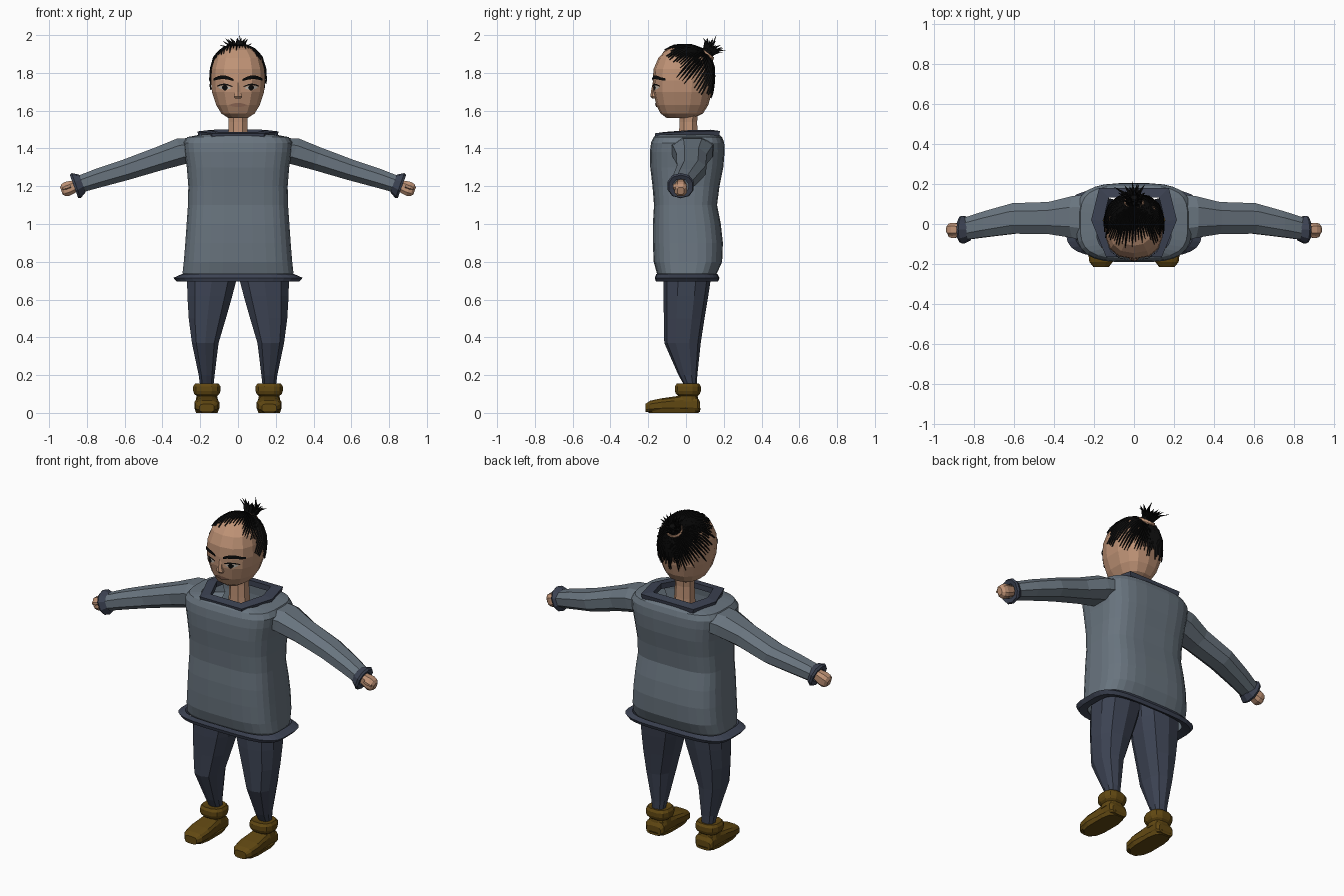
import bpy, bmesh, math, random
from mathutils import Vector
from mathutils.bvhtree import BVHTree

random.seed(4)
cube = bpy.data.objects.get("Cube")
if cube:
    bpy.data.objects.remove(cube, do_unlink=True)


def material(name, *rgb):
    m = bpy.data.materials.new(name)
    m.use_nodes = True
    m.diffuse_color = (*rgb, 1)
    m.node_tree.nodes["Principled BSDF"].inputs["Base Color"].default_value = (*rgb, 1)
    return m


SKIN = material("skin", .52, .29, .18)
GREY = material("grey_wool", .14, .175, .21)
NAVY = material("navy_cloth", .045, .055, .085)
BROWN = material("brown_leather", .12, .065, .006)
BLACK = material("black_hair", .003, .003, .003)
LIPS = material("lips", .36, .18, .12)
WHITE = material("eye_white", .5, .47, .42)
X, Y, Z = Vector((1, 0, 0)), Vector((0, 1, 0)), Vector((0, 0, 1))


def ring(c, ru, rv, n=12, p=2.0, u=X, v=Y):
    """Rounded-box cross-section around c."""
    pts = []
    for i in range(n):
        a = math.tau * (i + .5) / n
        k, s = math.cos(a), math.sin(a)
        pts.append(Vector(c) + u * ru * math.copysign(abs(k) ** (2 / p), k)
                   + v * rv * math.copysign(abs(s) ** (2 / p), s))
    return pts


def level(z, rx, y0, y1, n, p, x=0):
    return ring((x, (y0 + y1) / 2, z), rx, (y1 - y0) / 2, n, p)


def loft(bm, rings, caps=True, loop=False):
    rows = [[bm.verts.new(p) for p in r] for r in rings]
    n = len(rows[0])
    pairs = list(zip(rows, rows[1:])) + ([(rows[-1], rows[0])] if loop else [])
    for a, b in pairs:
        for i in range(n):
            j = (i + 1) % n
            bm.faces.new((a[i], a[j], b[j], b[i]))
    if caps and not loop:
        bm.faces.new(rows[0][::-1])
        bm.faces.new(rows[-1])


def finish(name, bm, mat):
    bmesh.ops.recalc_face_normals(bm, faces=bm.faces)
    me = bpy.data.meshes.new(name)
    bm.to_mesh(me)
    bm.free()
    me.materials.append(mat)
    ob = bpy.data.objects.new(name, me)
    bpy.context.collection.objects.link(ob)
    return ob


def lofted(name, mat, rings, **kw):
    bm = bmesh.new()
    loft(bm, rings, **kw)
    return finish(name, bm, mat)


# Tunic body, open at neck and hem
tunic = [(.71, .28, -.14, .15), (.74, .295, -.155, .165), (.8, .288, -.172, .192), (.9, .28, -.176, .196),
         (1.0, .273, -.176, .185), (1.1, .266, -.17, .165), (1.2, .264, -.178, .178), (1.3, .272, -.19, .198),
         (1.38, .285, -.192, .205), (1.43, .29, -.186, .203), (1.46, .27, -.172, .192), (1.475, .19, -.155, .175)]
lofted("tunic", GREY, [level(*r, 28, 3.4) for r in tunic], caps=False)

# Hem band
hem = [(.735, .298, -.158, .167), (.715, .343, -.166, .178), (.695, .325, -.16, .17), (.705, .275, -.135, .145)]
lofted("tunic_hem", NAVY, [level(*r, 28, 3.8) for r in hem], loop=True)


# Angular collar, lower at the front
def collar_ring(scale, dz):
    half = [(.14, -.165, 1.475), (.215, .02, 1.485), (.175, .18, 1.487)]
    loop = half + [(-x, y, z) for x, y, z in half[::-1]]
    return [Vector((x * scale, .01 + (y - .01) * scale, z + dz)) for x, y, z in loop]


lofted("collar", NAVY, [collar_ring(.97, -.022), collar_ring(1, .005), collar_ring(.72, .012),
                        collar_ring(.72, -.02)], loop=True)

# Arms, cuffs and hands
out = Vector((.94, 0, -.34)).normalized()
up = Vector((.34, 0, .94)).normalized()
arm = [(.2, .03, 1.4, .13, .065), (.3, .035, 1.385, .112, .076), (.42, .03, 1.345, .086, .067),
       (.6, .028, 1.285, .082, .059), (.74, 0, 1.243, .07, .054), (.86, -.027, 1.203, .058, .047)]
cuff = [(-.035, .056, .05), (.0, .072, .071), (.012, .066, .064), (.008, .042, .04)]
fist = [(-.03, .026, .026), (.02, .032, .036), (.05, .036, .041), (.07, .032, .036), (.083, .018, .022)]
wrist = Vector((.857, -.028, 1.203))
for side, s in (("left", 1), ("right", -1)):
    flip = lambda r: [Vector((p.x * s, p.y, p.z)) for p in r]
    lofted(side + "_sleeve", GREY, [flip(ring(a[:3], a[3], a[4], 8, 2.3, Y, up)) for a in arm], caps=False)
    lofted(side + "_cuff", NAVY, [flip(ring(wrist + out * d, a, b, 10, 2.2, Y, up)) for d, a, b in cuff], loop=True)
    bm = bmesh.new()
    loft(bm, [flip(ring(wrist + out * d, a, b, 8, 2.8, Y, up)) for d, a, b in fist])
    thumb = wrist + Vector((.03, -.03, 0))
    loft(bm, [flip(ring(thumb + out * d, r, r, 6, 2, Y, up)) for d, r in ((0, .012), (.025, .014), (.045, .007))])
    finish(side + "_hand", bm, SKIN)

    # Trouser legs: z, outer x, inner x, back and front
    leg = [(.13, .13, .2, .0, .055), (.2, .122, .21, -.04, .06), (.37, .1, .247, -.115, .078), (.5, .06, .265, -.117, .098),
           (.62, .025, .273, -.12, .118), (.7, .004, .275, -.12, .13), (.82, 0, .26, -.12, .13)]
    lofted(side + "_trouser_leg", NAVY, [flip(level(z, (b - a) / 2, y0, y1, 10, 2.4, (a + b) / 2))
                                         for z, a, b, y0, y1 in leg], caps=False)

    # Boots: foot along y, ankle and rolled top
    foot = [(.075, .048, .055), (.06, .06, .08), (.0, .058, .095), (-.06, .062, .085),
            (-.13, .068, .075), (-.19, .06, .062), (-.215, .04, .045)]
    bm = bmesh.new()
    loft(bm, [flip(ring((.165, y, h / 2 + .003), w, h / 2, 12, 3.2, X, Z)) for y, w, h in foot])
    shaft = [(.06, .062), (.09, .056), (.1, .068), (.115, .074), (.14, .074), (.155, .064), (.15, .03)]
    loft(bm, [flip(ring((.165, .01, z), r, r * .95, 12, 2.6)) for z, r in shaft])
    loft(bm, [flip(ring((.165, -.065, z), a, b, 12, 3.2)) for z, a, b in ((0, .058, .135), (.022, .066, .147))])
    finish(side + "_boot", bm, BROWN)

# Neck and head
neck = [(1.36, .065, -.045, .075), (1.47, .056, -.04, .065), (1.54, .053, -.038, .062), (1.62, .06, -.04, .07)]
lofted("neck", SKIN, [level(*r, 8, 2.4) for r in neck])
skull = [(1.56, .05, -.1, .04), (1.585, .09, -.135, .09), (1.63, .118, -.157, .118), (1.7, .141, -.174, .138),
         (1.76, .147, -.176, .145), (1.82, .143, -.172, .145), (1.88, .126, -.146, .125),
         (1.92, .09, -.108, .085), (1.942, .045, -.06, .03)]
head = lofted("head", SKIN, [level(*r, 14, 2.5) for r in skull])
tree = BVHTree.FromPolygons([v.co for v in head.data.vertices], [tuple(p.vertices) for p in head.data.polygons])

# Nose
lofted("nose", SKIN, [level(z, w, y, -.15, 6, 2) for z, w, y in
                      ((1.664, .018, -.178), (1.674, .026, -.188), (1.7, .016, -.186), (1.75, .011, -.176))])


def decal(name, mat, x0, x1, edges, lift=.005, n=8):
    """Thin strip on the face between lower and upper edge functions of t."""
    bm = bmesh.new()
    rows = []
    for i in range(n + 1):
        t = i / n
        row = []
        for z in edges(t):
            hit = tree.ray_cast(Vector((x0 + (x1 - x0) * t, -1, z)), Y)[0]
            row.append(bm.verts.new(hit - Y * lift))
        rows.append(row)
    for a, b in zip(rows, rows[1:]):
        bm.faces.new((a[0], b[0], b[1], a[1]))
    finish(name, bm, mat)


def almond(z, h, bend=0):
    return lambda t: (z - h * math.sin(math.pi * t) - .0005 + bend * t, z + h * math.sin(math.pi * t) + bend * t)


for side, s in (("left", 1), ("right", -1)):
    decal(side + "_eye_white", WHITE, .035 * s, .105 * s, almond(1.72, .012, .004), .005)
    decal(side + "_iris", BLACK, .053 * s, .086 * s, almond(1.721, .016, .002), .008)
    decal(side + "_lash_line", BLACK, .03 * s, .112 * s,
          lambda t: (1.725 + .01 * math.sin(3 * t), 1.73 + .013 * math.sin(3 * t)), .007)
    decal(side + "_eyebrow", BLACK, .025 * s, .13 * s,
          lambda t: (1.757 + .01 * math.sin(3 * t), 1.768 + .019 * math.sin(3 * t)), .009)
decal("mouth", LIPS, -.05, .05, almond(1.63, .011), .006)

# Swept-back strands lying on the head, from hairline to hair tie
TIE = Vector((0, .1, 1.888))
MID = Vector((0, 0, 1.76))
line = [Vector(p) for p in ((0, -.12, 1.9), (.08, -.1, 1.9), (.125, -.08, 1.85), (.14, -.055, 1.79),
                            (.14, .0, 1.73), (.12, .08, 1.69), (.06, .13, 1.67), (0, .14, 1.67))]


def on_head(p, lift):
    d = (p - MID).normalized()
    return tree.ray_cast(MID, d)[0] + d * lift


bm = bmesh.new()
count, steps = 34, 6
for s in (1, -1):
    for i in range(count):
        f = (i + .5) / count * (len(line) - 1)
        k = int(f)
        end = line[k].lerp(line[k + 1], f - k)
        end = TIE.lerp(end, random.uniform(.72, 1.06))
        end.x *= s
        across = (end - TIE).cross(end - MID).normalized()
        rows = []
        for j in range(steps + 1):
            t = j / steps
            w = .0085 * (1 - t ** 2.5) + .0006
            c = on_head(TIE.lerp(end, t), 0)
            rows.append([bm.verts.new(on_head(c + across * w * q, h))
                         for q, h in ((-1, .002), (0, .013 - .004 * t), (1, .002))])
        for a, b in zip(rows, rows[1:]):
            for q in (0, 1):
                bm.faces.new((a[q], a[q + 1], b[q + 1], b[q]))
finish("hair_strands", bm, BLACK)

# Hair tie and spiky topknot
axis = Vector((0, .6, .8))
perp = X.cross(axis)
tie = [(-.004, .05), (.012, .056), (.024, .05), (.01, .036)]
lofted("hair_tie", SKIN, [ring(TIE + axis * d, r * .95, r * .85, 14, 2, X, perp) for d, r in tie], loop=True)
bm = bmesh.new()
loft(bm, [ring(TIE + axis * d, r, r * .9, 10, 2, X, perp) for d, r in ((-.02, .05), (.015, .04), (.04, .038), (.055, .015))])
for i in range(26):
    a = i * 2.4
    spread = .15 + 1.0 * i / 26
    side = X * math.cos(a) + perp * math.sin(a)
    length = random.uniform(.055, .085)
    root = TIE + axis * .02 + side * .02
    bend = root + (axis + side * spread * .6) * length * .6
    tip = bend + (axis * .7 + side * spread * 1.1) * length * .5
    tip.z = min(tip.z, 1.985)
    if i == 0:
        tip = Vector((.005, .16, 2.0))
    loft(bm, [ring(p, r, r, 4, 2, X, perp) for p, r in ((root, .013), (bend, .009), (tip, .0006))])
finish("topknot", bm, BLACK)
